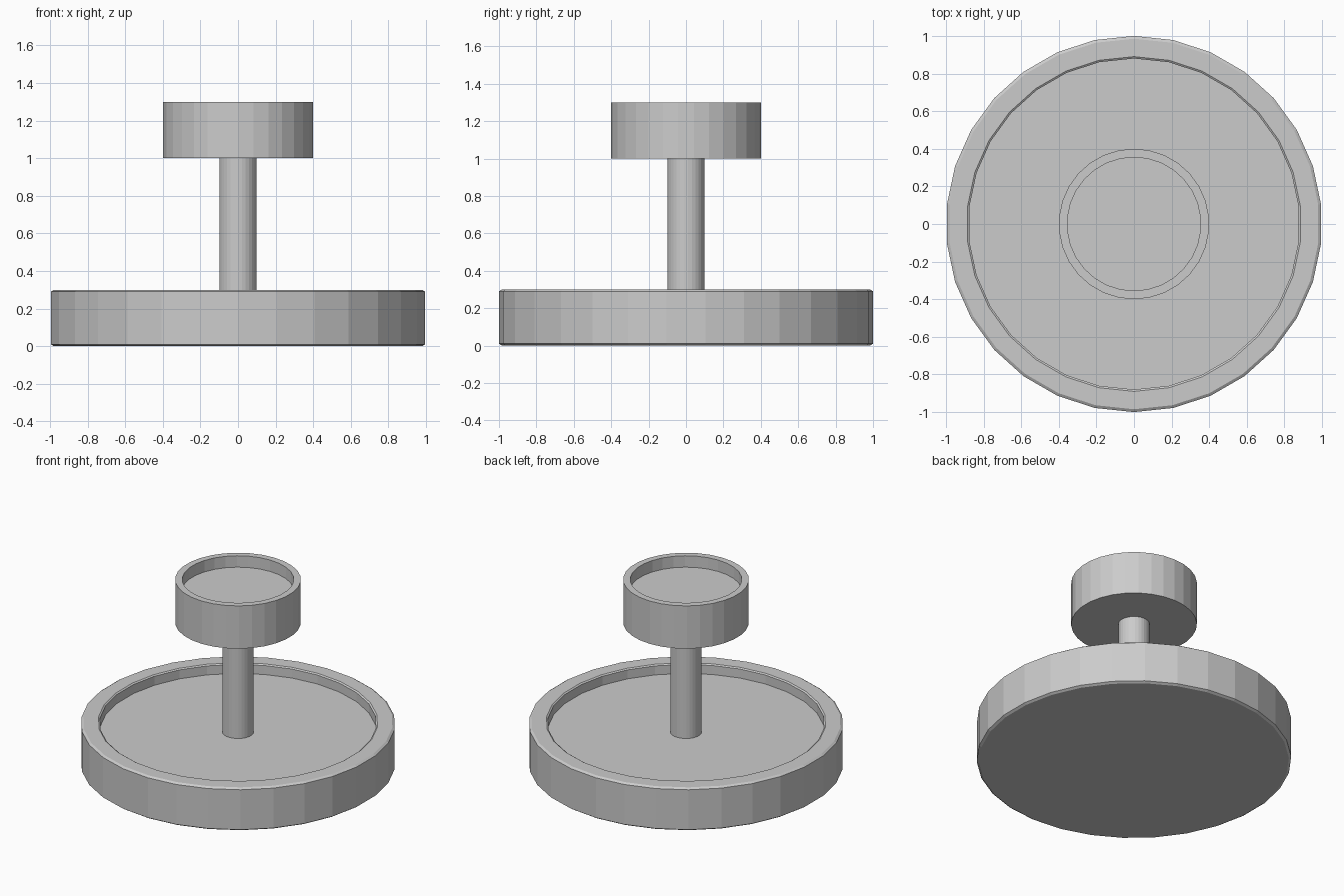
import bpy, bmesh
from math import sin, cos, tau

if "Cube" in bpy.data.objects:
    bpy.data.objects.remove(bpy.data.objects["Cube"])

SIDES = 30


def lathe(name, profile):
    """Revolve an (r, z) profile with 30 flat sides, capping both ends."""
    bm = bmesh.new()
    rings = [[bm.verts.new((r * sin(tau * i / SIDES), r * cos(tau * i / SIDES), z))
              for i in range(SIDES)] for r, z in profile]
    for a, b in zip(rings, rings[1:]):
        for i in range(SIDES):
            j = (i + 1) % SIDES
            bm.faces.new((a[i], a[j], b[j], b[i]))
    bm.faces.new(rings[0])
    bm.faces.new(rings[-1])
    bmesh.ops.recalc_face_normals(bm, faces=bm.faces)
    mesh = bpy.data.meshes.new(name)
    bm.to_mesh(mesh)
    bm.free()
    obj = bpy.data.objects.new(name, mesh)
    bpy.context.collection.objects.link(obj)
    return obj


# Wide lower tray: softened rim around a shallow recess
lathe("lower_tray", [(0.985, 0), (1, 0.01), (1, 0.29), (0.985, 0.3),
                     (0.89, 0.3), (0.88, 0.293), (0.88, 0.23)])

# Slim central post, from the recess floor to the upper tray
lathe("post", [(0.1, 0.23), (0.1, 1.0)])

# Small upper tray with crisp edges and its own recess
lathe("upper_tray", [(0.4, 1.0), (0.4, 1.3), (0.355, 1.3), (0.355, 1.22)])
